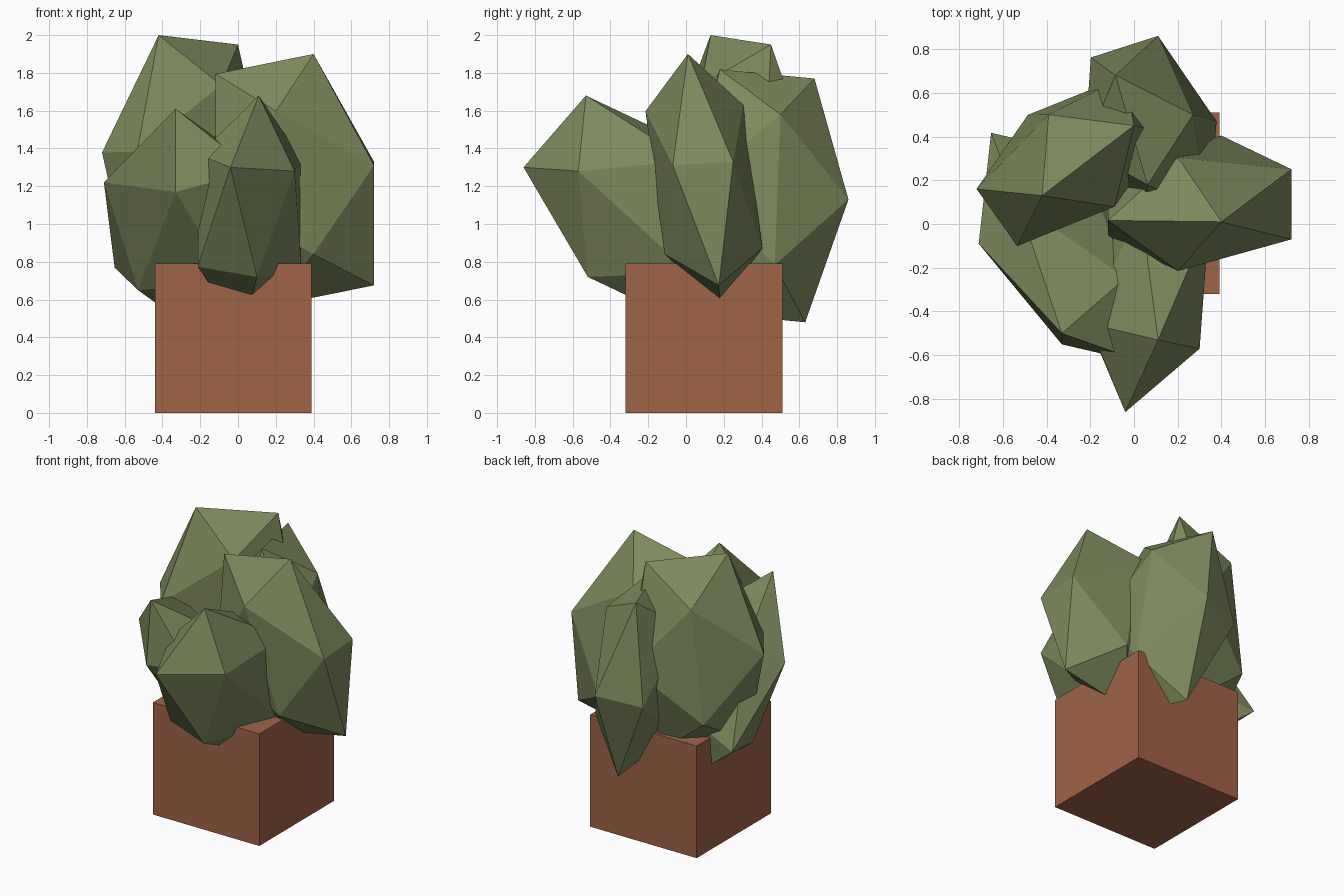
import bpy
import bmesh
from mathutils import Matrix, Vector

cube = bpy.data.objects.get("Cube")
if cube:
    bpy.data.objects.remove(cube, do_unlink=True)


def make_material(name, rgb):
    mat = bpy.data.materials.new(name)
    mat.use_nodes = True
    color = (*rgb, 1.0)
    mat.diffuse_color = color
    bsdf = mat.node_tree.nodes["Principled BSDF"]
    bsdf.inputs["Base Color"].default_value = color
    bsdf.inputs["Roughness"].default_value = 0.9
    return mat


def add_object(name, bm, mat):
    bmesh.ops.recalc_face_normals(bm, faces=bm.faces)
    mesh = bpy.data.meshes.new(name)
    bm.to_mesh(mesh)
    bm.free()
    mesh.materials.append(mat)
    obj = bpy.data.objects.new(name, mesh)
    bpy.context.collection.objects.link(obj)
    return obj


def columns(vectors):
    return Matrix(vectors).transposed()


def add_leaf(name, center, corners, mat):
    """Stretch a low-poly ball so that one of its triangles lands on the corners."""
    bm = bmesh.new()
    bmesh.ops.create_icosphere(bm, subdivisions=1, radius=1)
    bm.faces.ensure_lookup_table()
    center = Vector(center)
    source = columns([v.co.copy() for v in bm.faces[0].verts])
    target = columns([Vector(p) - center for p in corners])
    stretch = target @ source.inverted()
    for v in bm.verts:
        v.co = center + stretch @ v.co
    return add_object(name, bm, mat)


terracotta = make_material("terracotta", (0.35, 0.125, 0.063))
leaf_green = make_material("leaf green", (0.205, 0.252, 0.107))

# Square pot
bm = bmesh.new()
bmesh.ops.create_cube(bm, size=1)
bmesh.ops.scale(bm, vec=(0.83, 0.83, 0.79), verts=bm.verts)
bmesh.ops.translate(bm, vec=(-0.025, 0.095, 0.395), verts=bm.verts)
add_object("pot", bm, terracotta)

# Faceted leaves: centre, then the three corners of one facet
leaves = {
    "left_leaf": ((0.30, 0.095, 1.235),
                  [(0.40, 0.01, 1.90), (0.72, 0.25, 1.33), (0.72, -0.07, 1.31)]),
    "front_leaf": ((0.065, -0.217, 1.054),
                   [(0.11, -0.53, 1.68), (-0.04, -0.86, 1.30), (0.30, -0.57, 1.28)]),
    "front_right_leaf": ((-0.284, -0.115, 1.025),
                         [(-0.33, -0.50, 1.61), (-0.33, -0.55, 1.17), (-0.71, -0.09, 1.22)]),
    "back_right_leaf": ((-0.287, 0.289, 1.34),
                        [(-0.42, 0.13, 2.00), (0.00, 0.45, 1.95), (-0.39, 0.50, 1.73)]),
    "back_leaf": ((0.075, 0.405, 1.149),
                  [(0.11, 0.86, 1.13), (-0.085, 0.68, 1.77), (0.27, 0.50, 1.58)]),
}
for name, (center, corners) in leaves.items():
    add_leaf(name, center, corners, leaf_green)
